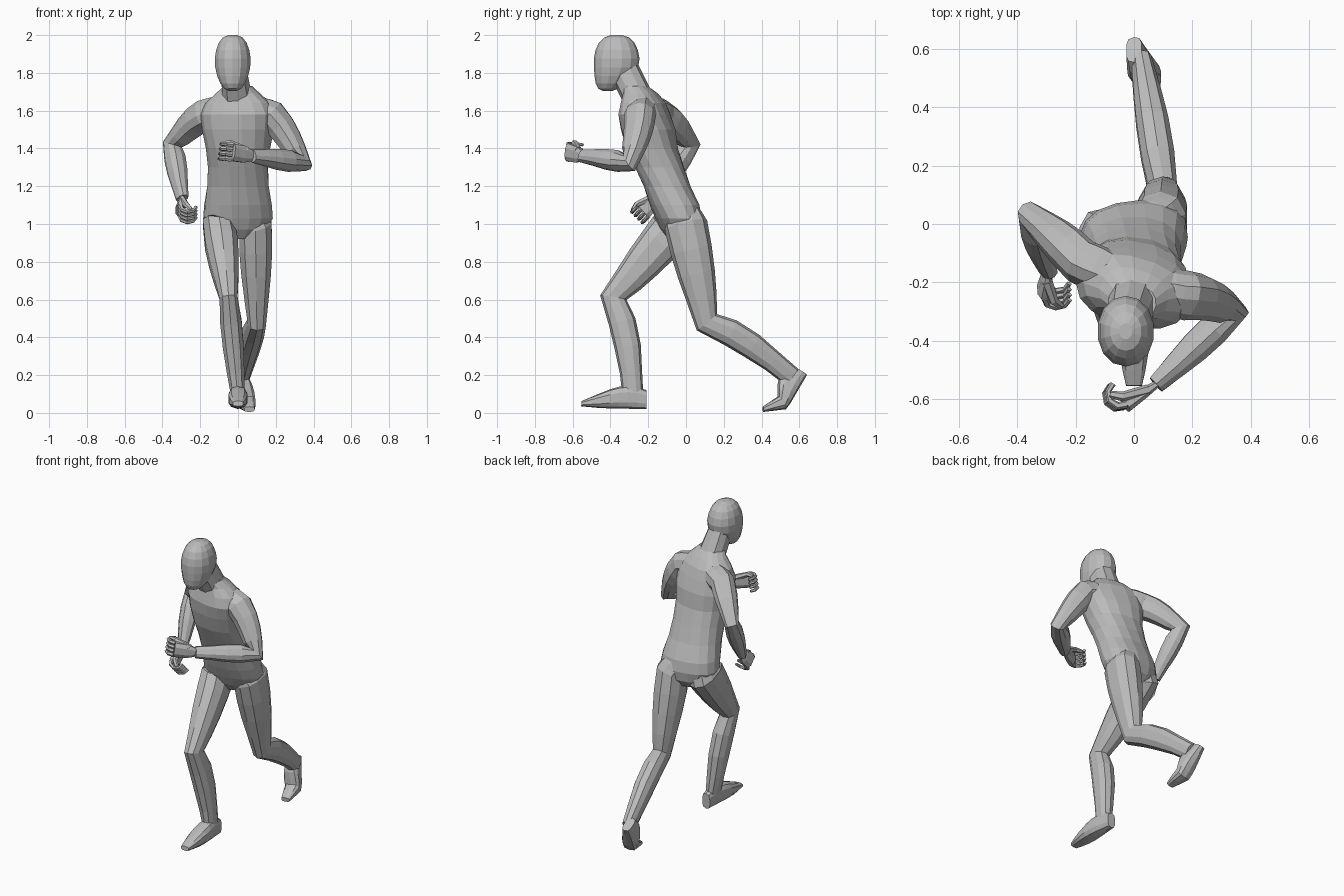
import bpy, bmesh, math
from mathutils import Vector

cube = bpy.data.objects.get("Cube")
if cube:
    bpy.data.objects.remove(cube, do_unlink=True)

COLOUR = (0.5, 0.5, 0.5, 1)
grey = bpy.data.materials.new("plain_grey")
grey.use_nodes = True
grey.diffuse_color = COLOUR
grey.node_tree.nodes["Principled BSDF"].inputs["Base Color"].default_value = COLOUR
X_AXIS = Vector((1, 0, 0))


def skin(name, rings, sides=10, power=0.85):
    """Bridge rings given as (centre, half-width vector, half-depth vector)."""
    bm = bmesh.new()
    loops = []
    for centre, wide, deep in rings:
        loop = []
        for k in range(sides):
            angle = math.tau * (k + 0.5) / sides
            c, s = math.cos(angle), math.sin(angle)
            c = math.copysign(abs(c) ** power, c)
            s = math.copysign(abs(s) ** power, s)
            loop.append(bm.verts.new(centre + wide * c + deep * s))
        loops.append(loop)
    for low, high in zip(loops, loops[1:]):
        for k in range(sides):
            n = (k + 1) % sides
            bm.faces.new((low[k], low[n], high[n], high[k]))
    bm.faces.new(loops[0][::-1])
    bm.faces.new(loops[-1])
    bmesh.ops.recalc_face_normals(bm, faces=bm.faces)
    mesh = bpy.data.meshes.new(name)
    bm.to_mesh(mesh)
    bm.free()
    mesh.materials.append(grey)
    bpy.context.collection.objects.link(bpy.data.objects.new(name, mesh))


def level_ring(x, y, z, wide, deep, yaw=0):
    c, s = math.cos(yaw), math.sin(yaw)
    return Vector((x, y, z)), Vector((c, s, 0)) * wide, Vector((-s, c, 0)) * deep


def tube(name, points, radii, side, flat=1.0, sides=10, power=0.85):
    """Skin rings square to a path, widened on the inside of each bend."""
    rings = []
    last = len(points) - 1
    for i, (point, radius) in enumerate(zip(points, radii)):
        before = (point - points[max(i - 1, 0)]).normalized()
        after = (points[min(i + 1, last)] - point).normalized()
        along = (before + after).normalized()
        wide = (side - along * side.dot(along)).normalized()
        deep = along.cross(wide)
        mitre = 1 / max(0.8, along.dot(after or before))
        rings.append((point, wide * radius, deep * radius * flat * mitre))
    skin(name, rings, sides, power)


def limb(name, joints, radii, bulges, bows, side, flat, steps=4):
    """Limb through its joints, each segment swollen and bowed by a sine rule."""
    points, sizes = [], []
    for i in range(len(joints) - 1):
        a, b = joints[i], joints[i + 1]
        back = side.cross(b - a).normalized()
        for k in range(steps):
            t = k / steps
            swell = math.sin(math.pi * t ** 0.8)
            points.append(a.lerp(b, t) + back * bows[i] * swell)
            sizes.append(radii[i] + (radii[i + 1] - radii[i]) * t + bulges[i] * swell)
    points.append(joints[-1])
    sizes.append(radii[-1])
    tube(name, points, sizes, side, flat)


def leg(name, hip, knee, ankle, heel, ball, toe):
    socket = hip.lerp(Vector((0, -0.05, 1.16)), 0.6)
    limb(name + "_leg", [socket, hip, knee, ankle], (0.06, 0.092, 0.05, 0.036),
         (0.006, 0.011, 0.015), (0, 0, 0.025), X_AXIS, 1.22)
    # Foot: heel to ball to toe, with an instep that drops towards the toes
    rings = []
    for i in range(8):
        t = i / 7
        sole = heel.lerp(ball, t / 0.7) if t < 0.7 else ball.lerp(toe, (t - 0.7) / 0.3)
        along = (ball - heel).normalized().lerp((toe - ball).normalized(), t ** 2)
        up = X_AXIS.cross(-along).normalized()
        wide = (X_AXIS - along * X_AXIS.dot(along) / along.length_squared).normalized()
        height = 0.014 + 0.047 * math.sin(math.pi * (0.2 + 0.8 * t) ** 0.8)
        width = 0.028 + 0.024 * math.sin(math.pi * t ** 1.2)
        rings.append((sole + up * height, wide * width, up * height))
    skin(name + "_foot", rings, power=0.7)


def hand(name, wrist, knuckle, spread, mirror):
    forward = (knuckle - wrist).normalized()
    spread = (spread - forward * spread.dot(forward)).normalized()
    inward = forward.cross(spread) * mirror
    tube(name + "_palm", [wrist, wrist.lerp(knuckle, 0.4), knuckle],
         (0.03, 0.046, 0.05), spread, 0.45, 8)
    # Fingers follow half circles back towards the palm
    for i in range(4):
        base = knuckle + spread * (i - 1.5) * 0.026
        path = []
        for k in range(5):
            turn = math.pi * k / 4
            path.append(base + (forward * math.sin(turn) + inward * (1 - math.cos(turn))) * 0.042)
        tube(f"{name}_finger_{i + 1}", path, [0.014 - 0.0015 * k for k in range(5)],
             spread, 1, 6, 1)
    thumb = [wrist.lerp(knuckle, 0.3) + spread * 0.025,
             knuckle + spread * 0.05 + inward * 0.03,
             knuckle + spread * 0.045 + forward * 0.03 + inward * 0.06]
    tube(name + "_thumb", thumb, (0.02, 0.016, 0.01), spread, 1, 6, 1)


def arm(name, chest, shoulder, elbow, wrist, knuckle, spread, mirror):
    hinge = (elbow - shoulder).cross(wrist - elbow).normalized()
    limb(name + "_arm", [chest, shoulder, elbow, wrist], (0.06, 0.076, 0.045, 0.028),
         (0.008, 0.006, 0.015), (0, -0.014, 0), hinge, 1.05)
    hand(name, wrist, knuckle, spread, mirror)


# Trunk, leaning forward and twisting from hips to shoulders
spine = [(0.92, -0.03, 0.07, 0.06), (0.97, -0.03, 0.15, 0.1), (1.03, -0.04, 0.185, 0.12),
         (1.1, -0.06, 0.18, 0.13), (1.2, -0.1, 0.165, 0.125), (1.3, -0.14, 0.16, 0.13),
         (1.4, -0.18, 0.17, 0.135), (1.5, -0.2, 0.19, 0.14), (1.58, -0.22, 0.2, 0.13),
         (1.64, -0.225, 0.175, 0.11), (1.69, -0.24, 0.12, 0.085), (1.73, -0.27, 0.075, 0.065)]
skin("torso", [level_ring(0, y, z, wide, deep, 0.7 * (1.22 - z))
               for z, y, wide, deep in spine], 16)

# Neck and head; the lower skull shifts forward to form the jaw
skin("neck", [level_ring(-0.025 * t, -0.24 - 0.1 * t, 1.64 + 0.2 * t, 0.085 - 0.015 * t, 0.09)
              for t in (0, 0.35, 0.65, 1)])
head = []
for i in range(10):
    angle = math.pi * (i + 0.4) / 9.8
    rise, girth = -math.cos(angle), math.sin(angle) ** 0.72
    jaw = max(0, -rise)
    head.append(level_ring(-0.028, -0.367 - 0.05 * jaw ** 1.5, 1.852 + 0.15 * rise,
                           0.098 * girth * (1 - 0.15 * jaw), 0.122 * girth * (1 - 0.2 * jaw)))
skin("head", head, 14, 0.95)

# Left leg trails, right leg leads
leg("left", Vector((0.092, 0, 0.99)), Vector((0.1, 0.11, 0.48)), Vector((0.025, 0.56, 0.19)),
    Vector((0, 0.64, 0.2)), Vector((0.045, 0.535, 0.02)), Vector((0.06, 0.41, 0.005)))
leg("right", Vector((-0.1, -0.06, 0.99)), Vector((-0.05, -0.385, 0.61)), Vector((0, -0.28, 0.08)),
    Vector((0, -0.21, 0.02)), Vector((0, -0.45, 0.025)), Vector((0, -0.555, 0.035)))

# Left arm crosses the chest, right arm swings back
arm("left", Vector((0.06, -0.22, 1.61)), Vector((0.18, -0.245, 1.575)), Vector((0.338, -0.3, 1.325)),
    Vector((0.075, -0.55, 1.36)), Vector((-0.03, -0.62, 1.38)), Vector((0, 0, 1)), 1)
arm("right", Vector((-0.06, -0.18, 1.61)), Vector((-0.18, -0.13, 1.575)), Vector((-0.347, 0.02, 1.42)),
    Vector((-0.295, -0.16, 1.135)), Vector((-0.305, -0.225, 1.07)), Vector((0, -0.75, 0.65)), -1)
